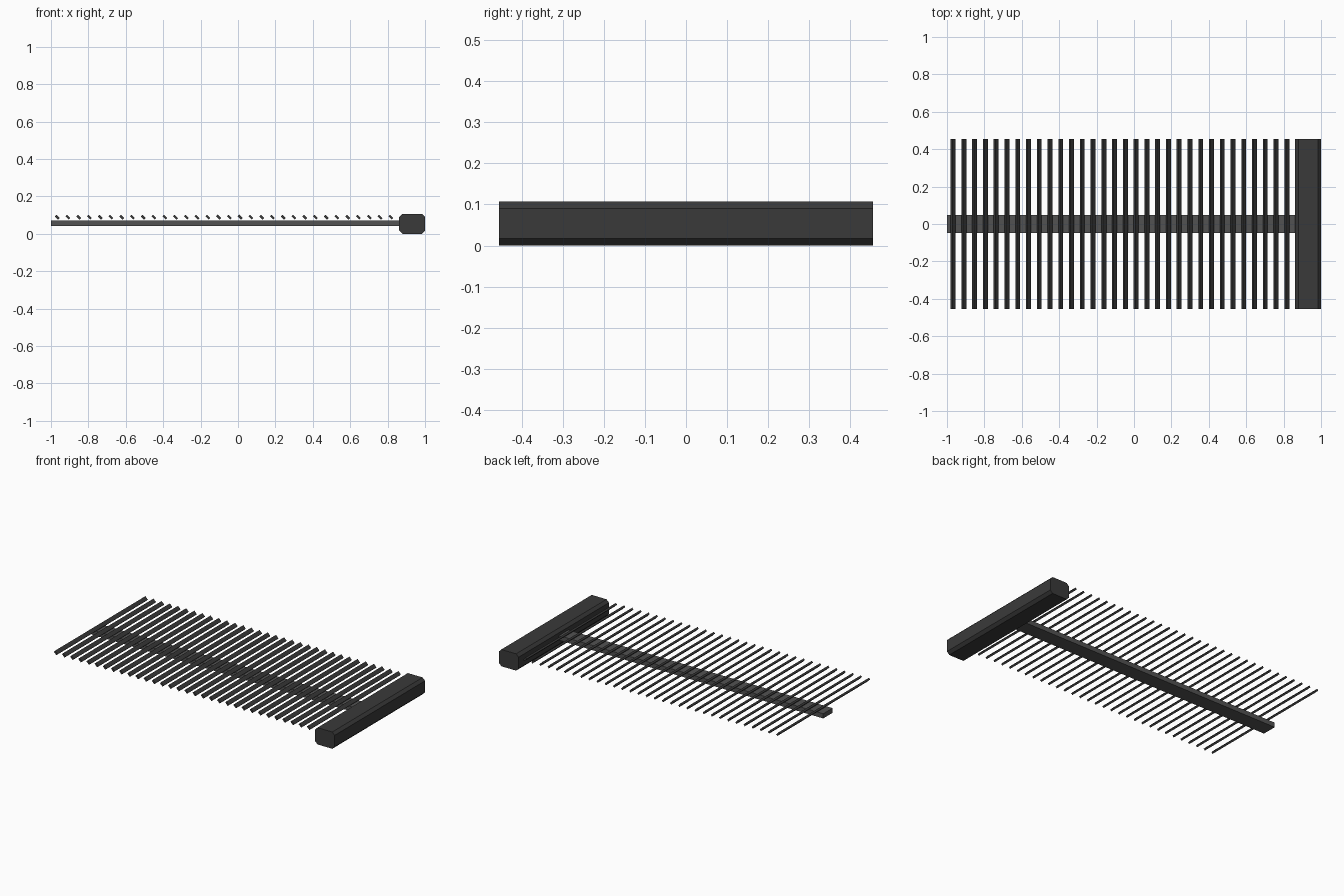
import bpy
import math

if "Cube" in bpy.data.objects:
    bpy.data.objects.remove(bpy.data.objects["Cube"])


def material(name, v):
    m = bpy.data.materials.new(name)
    m.diffuse_color = (v, v, v, 1)
    m.use_nodes = True
    m.node_tree.nodes["Principled BSDF"].inputs["Base Color"].default_value = m.diffuse_color
    return m


charcoal = material("charcoal", 0.042)
grey = material("mid grey", 0.085)


def prism(name, profile, axis, start, end, mat):
    """Extrude a 2D profile: (x, z) along y, or (y, z) along x."""
    n = len(profile)

    def place(p, t):
        return (p[0], t, p[1]) if axis == "y" else (t, p[0], p[1])
    verts = [place(p, t) for t in (start, end) for p in profile]
    faces = [(i, (i + 1) % n, n + (i + 1) % n, n + i) for i in range(n)]
    faces += [tuple(reversed(range(n))), tuple(range(n, 2 * n))]
    if axis == "y":
        faces = [tuple(reversed(f)) for f in faces]
    mesh = bpy.data.meshes.new(name)
    mesh.from_pydata(verts, [], faces)
    mesh.materials.append(mat)
    ob = bpy.data.objects.new(name, mesh)
    bpy.context.collection.objects.link(ob)
    return ob


def chamfered(u0, u1, z0, z1, c):
    return [(u0 + c, z0), (u1 - c, z0), (u1, z0 + c), (u1, z1 - c),
            (u1 - c, z1), (u0 + c, z1), (u0, z1 - c), (u0, z0 + c)]


# Chamfered end bar
prism("end_bar", chamfered(0.862, 1.0, 0.0, 0.107, 0.017), "y", -0.455, 0.455, charcoal)

# Central spine
prism("spine", [(-0.047, 0.042), (0.047, 0.042), (0.047, 0.072), (-0.047, 0.072)],
      "x", -1.0, 0.87, grey)

# Row of thin slats, each tilted down to the right
COUNT, FIRST, LAST = 32, -0.967, 0.817
LENGTH, THICK, TILT = 0.025, 0.012, math.radians(-45)
ca, sa = math.cos(TILT), math.sin(TILT)
for i in range(COUNT):
    cx = FIRST + (LAST - FIRST) * i / (COUNT - 1)
    corners = [(-1, -1), (1, -1), (1, 1), (-1, 1)]
    profile = []
    for a, b in corners:
        u, w = a * LENGTH / 2, b * THICK / 2
        profile.append((cx + u * ca - w * sa, 0.089 + u * sa + w * ca))
    prism(f"slat_{i + 1:02d}", profile, "y", -0.455, 0.455, charcoal)
